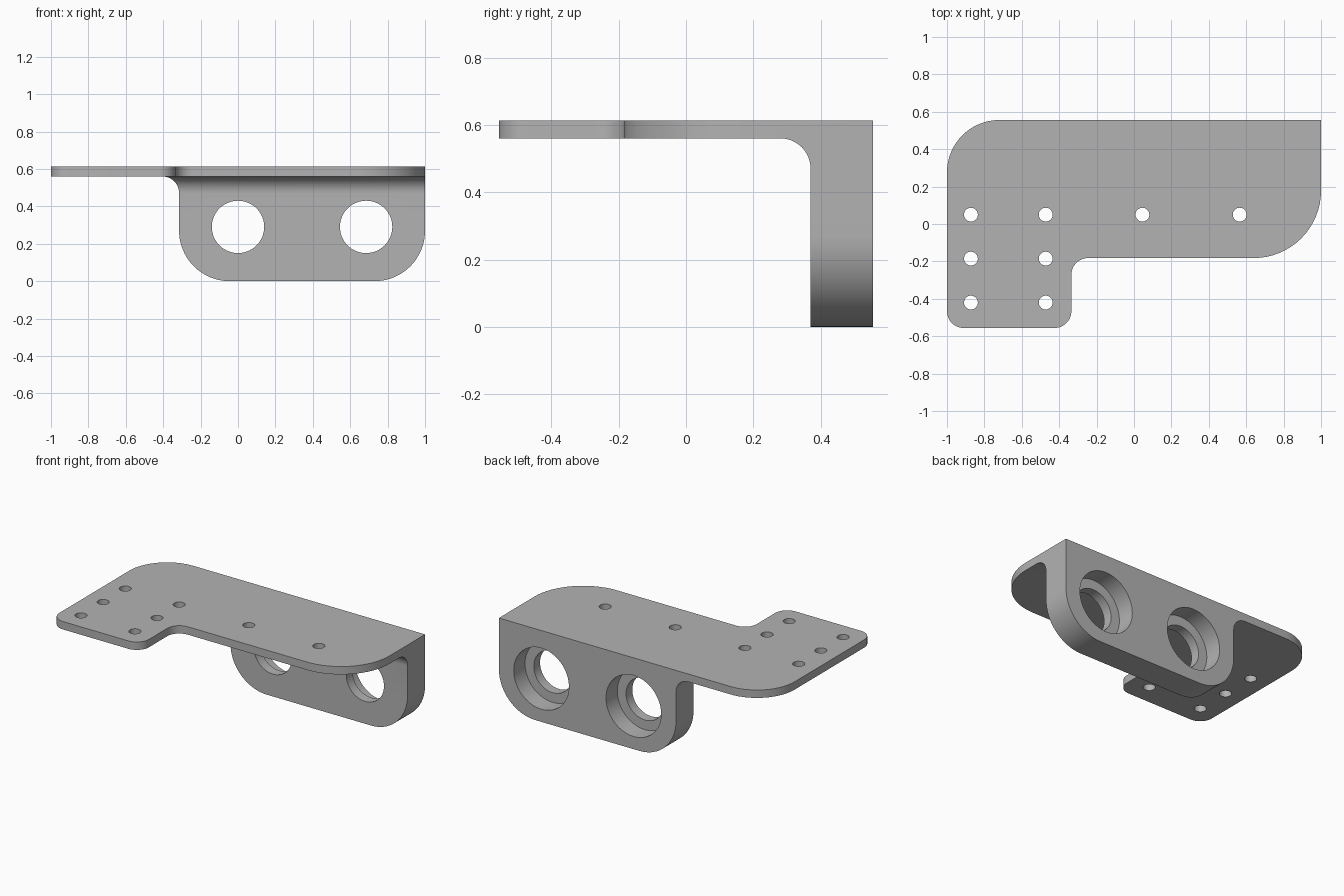
import bpy, bmesh, math
from mathutils import Vector, Matrix

if "Cube" in bpy.data.objects:
    bpy.data.objects.remove(bpy.data.objects["Cube"])

TOP, UNDER = 0.613, 0.56          # plate top and underside
BACK, WALL_FRONT = 0.556, 0.37    # wall faces in y
WALL_LEFT, EDGE = -0.315, 1.0     # wall ends in x
FILLET, ROUND = 0.09, 0.27

steel = bpy.data.materials.new("plain_grey_metal")
steel.use_nodes = True
grey = (0.45, 0.45, 0.45, 1)
steel.diffuse_color = grey
steel.node_tree.nodes["Principled BSDF"].inputs["Base Color"].default_value = grey


def make_object(name, bm):
    bmesh.ops.recalc_face_normals(bm, faces=bm.faces)
    mesh = bpy.data.meshes.new(name)
    bm.to_mesh(mesh)
    bm.free()
    mesh.materials.append(steel)
    obj = bpy.data.objects.new(name, mesh)
    bpy.context.collection.objects.link(obj)
    return obj


def rounded(corners, steps=16):
    """Outline with a tangent arc at each (x, y, radius) corner."""
    pts = []
    for i, (x, y, r) in enumerate(corners):
        p = Vector((x, y))
        if r == 0:
            pts.append(p)
            continue
        a = (Vector(corners[i - 1][:2]) - p).normalized()
        b = (Vector(corners[(i + 1) % len(corners)][:2]) - p).normalized()
        for k in range(steps + 1):      # right-angled corners
            t = k / steps * math.pi / 2
            pts.append(p + a * r * (1 - math.sin(t)) + b * r * (1 - math.cos(t)))
    return pts


def loft(name, rings):
    """Closed solid through matching rings of points."""
    bm = bmesh.new()
    loops = [[bm.verts.new(p) for p in ring] for ring in rings]
    for low, high in zip(loops, loops[1:]):
        for i in range(len(low)):
            bm.faces.new((low[i - 1], low[i], high[i], high[i - 1]))
    bm.faces.new(loops[0])
    bm.faces.new(loops[-1])
    return make_object(name, bm)


def boolean(target, other, operation):
    mod = target.modifiers.new(operation.lower(), "BOOLEAN")
    mod.object, mod.operation, mod.solver = other, operation, "EXACT"
    bpy.context.view_layer.objects.active = target
    bpy.ops.object.modifier_apply(modifier=mod.name)
    bpy.data.objects.remove(other)


def drill(target, centre, radius, depth, along_y=False, sides=48):
    bm = bmesh.new()
    bmesh.ops.create_cone(bm, cap_ends=True, segments=sides, radius1=radius,
                          radius2=radius, depth=depth)
    if along_y:
        bm.transform(Matrix.Rotation(math.pi / 2, 4, "X"))
    bm.transform(Matrix.Translation(centre))
    cutter = make_object("hole_cutter", bm)
    cutter.hide_render = True
    boolean(target, cutter, "DIFFERENCE")


# Mounting plate with a stepped, rounded outline
outline = rounded([(-1, BACK, 0.28), (-1, -BACK, 0.09), (-0.335, -BACK, 0.09),
                   (-0.335, -0.182, 0.09), (EDGE, -0.182, 0.36), (EDGE, BACK, 0)])
bracket = loft("mounting_bracket",
               [[(p.x, p.y, z) for p in outline] for z in (UNDER, TOP)])

# Hanging wall: rounded lower corners, flaring into the plate on front and left
levels = []
for k in range(21):
    t = k / 20 * math.pi / 2
    levels.append((ROUND * (1 - math.cos(t)), ROUND * (1 - math.sin(t)), 0))
for k in range(13):
    t = k / 12 * math.pi / 2
    levels.append((UNDER - FILLET * (1 - math.sin(t)), 0, FILLET * (1 - math.cos(t))))
levels.append((UNDER + 0.025, 0, FILLET))
rings = []
for z, inset, flare in levels:
    x0, x1, y0 = WALL_LEFT + inset - flare, EDGE - inset, WALL_FRONT - flare
    rings.append([(x0, y0, z), (x1, y0, z), (x1, BACK, z), (x0, BACK, z)])
boolean(bracket, loft("hanging_wall", rings), "UNION")

# Two bearing holes, counterbored from the back
for x in (0, 0.685):
    drill(bracket, (x, 0.46, 0.29), 0.14, 0.5, True, 64)
    drill(bracket, (x, BACK + 0.08, 0.29), 0.205, 0.4, True, 64)

# Screw holes through the plate
screws = [(x, y) for x in (-0.872, -0.472) for y in (0.05, -0.185, -0.42)]
for x, y in screws + [(0.045, 0.05), (0.565, 0.05)]:
    drill(bracket, (x, y, UNDER), 0.037, 0.3, sides=32)

bpy.ops.object.select_all(action="DESELECT")
bracket.select_set(True)
bpy.context.view_layer.objects.active = bracket
bpy.ops.object.shade_smooth_by_angle(angle=math.radians(30))
